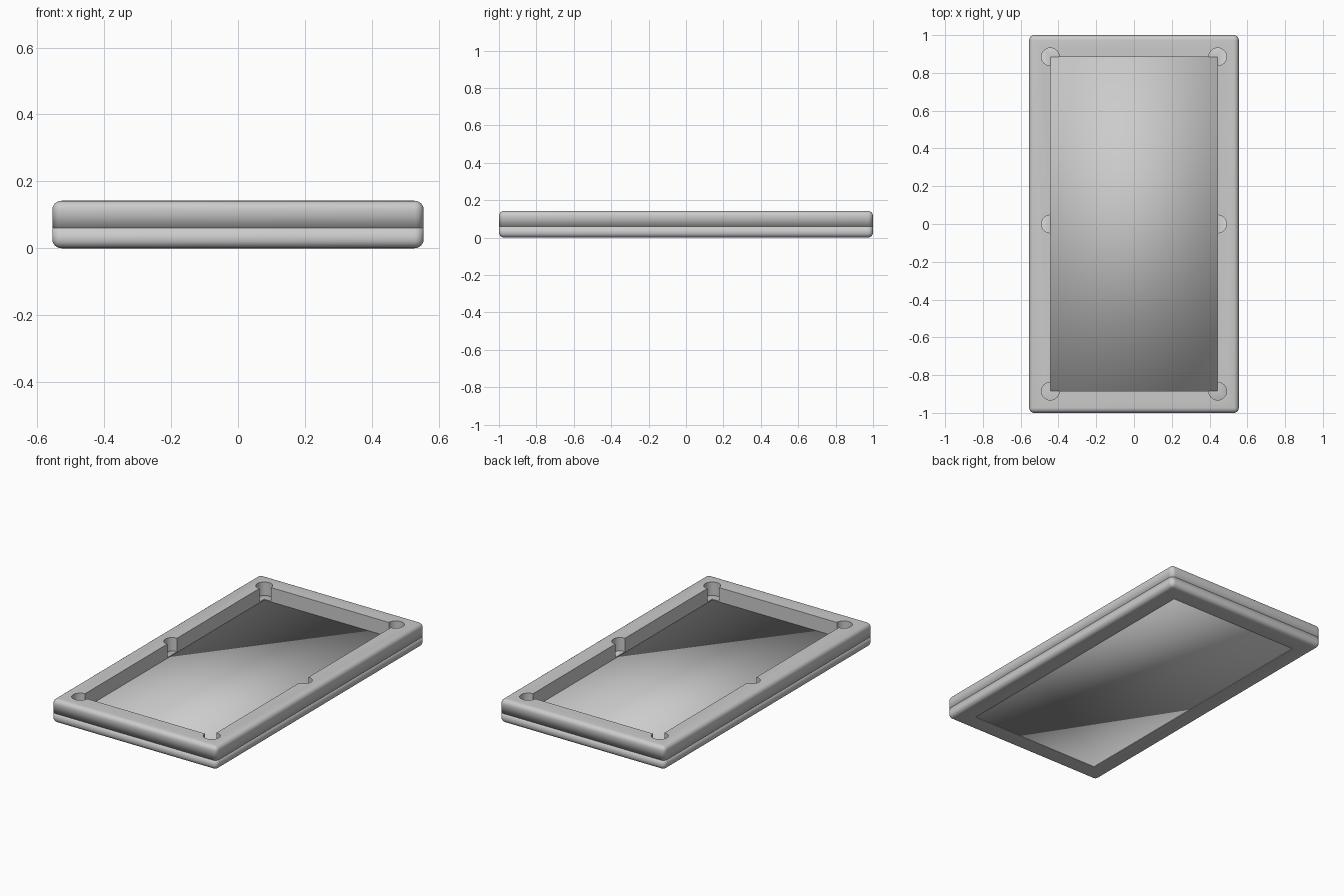
import bpy, bmesh, math
from mathutils import Matrix

if "Cube" in bpy.data.objects:
    bpy.data.objects.remove(bpy.data.objects["Cube"])

HALF_X, HALF_Y, HEIGHT, SEAM = 0.555, 1.0, 0.142, 0.06
OPEN_X, OPEN_Y = 0.443, 0.885
POCKET_R, ROUND = 0.047, 0.027

grey = bpy.data.materials.new("plain_grey")
grey.use_nodes = True
colour = (0.6, 0.6, 0.6, 1)
grey.diffuse_color = colour
grey.node_tree.nodes["Principled BSDF"].inputs["Base Color"].default_value = colour


def box(bm, hx, hy, z0, z1):
    size = Matrix.Diagonal((2 * hx, 2 * hy, z1 - z0, 1))
    bmesh.ops.create_cube(bm, size=1, matrix=Matrix.Translation((0, 0, (z0 + z1) / 2)) @ size)


def make_object(name, bm):
    mesh = bpy.data.meshes.new(name)
    bm.to_mesh(mesh)
    bm.free()
    mesh.materials.append(grey)
    obj = bpy.data.objects.new(name, mesh)
    bpy.context.collection.objects.link(obj)
    return obj


def cut(obj, cutter):
    """Subtract the cutter from the object, then discard the cutter."""
    mod = obj.modifiers.new("cut", 'BOOLEAN')
    mod.operation, mod.solver, mod.object = 'DIFFERENCE', 'EXACT', cutter
    bpy.context.view_layer.objects.active = obj
    bpy.ops.object.modifier_apply(modifier=mod.name)
    bpy.data.objects.remove(cutter)


def opening():
    bm = bmesh.new()
    box(bm, OPEN_X, OPEN_Y, -1, 1)
    return make_object("opening_cutter", bm)


def pocket(x, y):
    bm = bmesh.new()
    bmesh.ops.create_cone(bm, cap_ends=True, segments=32, radius1=POCKET_R,
                          radius2=POCKET_R, depth=1,
                          matrix=Matrix.Translation((x, y, 0)))
    return make_object("pocket_cutter", bm)


def rounded_block(name, z0, z1):
    """Block with every outer edge rounded except those on the seam."""
    bm = bmesh.new()
    box(bm, HALF_X, HALF_Y, z0, z1)
    edges = [e for e in bm.edges
             if any(abs(v.co.z - SEAM) > 1e-4 for v in e.verts)]
    bmesh.ops.bevel(bm, geom=edges, offset=ROUND, segments=6,
                    profile=0.5, affect='EDGES')
    return make_object(name, bm)


def shade(obj):
    """Smooth rounded surfaces and the outer seam; keep other corners sharp."""
    bm = bmesh.new()
    bm.from_mesh(obj.data)
    for f in bm.faces:
        f.smooth = True
    for e in bm.edges:
        on_seam = all(abs(v.co.z - SEAM) < 1e-4 and
                      (abs(v.co.x) > HALF_X - ROUND - 1e-3 or
                       abs(v.co.y) > HALF_Y - ROUND - 1e-3) for v in e.verts)
        e.smooth = on_seam or e.calc_face_angle(0) < math.radians(35)
    bm.to_mesh(obj.data)
    bm.free()


# Lower frame
lower = rounded_block("lower_frame", 0, SEAM)
cut(lower, opening())
shade(lower)

# Upper rail with six pockets
rail = rounded_block("upper_rail", SEAM, HEIGHT)
cut(rail, opening())
for side in (-1, 1):
    for end in (-1, 0, 1):
        cut(rail, pocket(side * OPEN_X, end * OPEN_Y))
shade(rail)

# Playing bed, softly shaded and seated inside the frame
bm = bmesh.new()
box(bm, 0.52, 0.96, 0.003, 0.055)
for f in bm.faces:
    f.smooth = True
make_object("playing_bed", bm)
